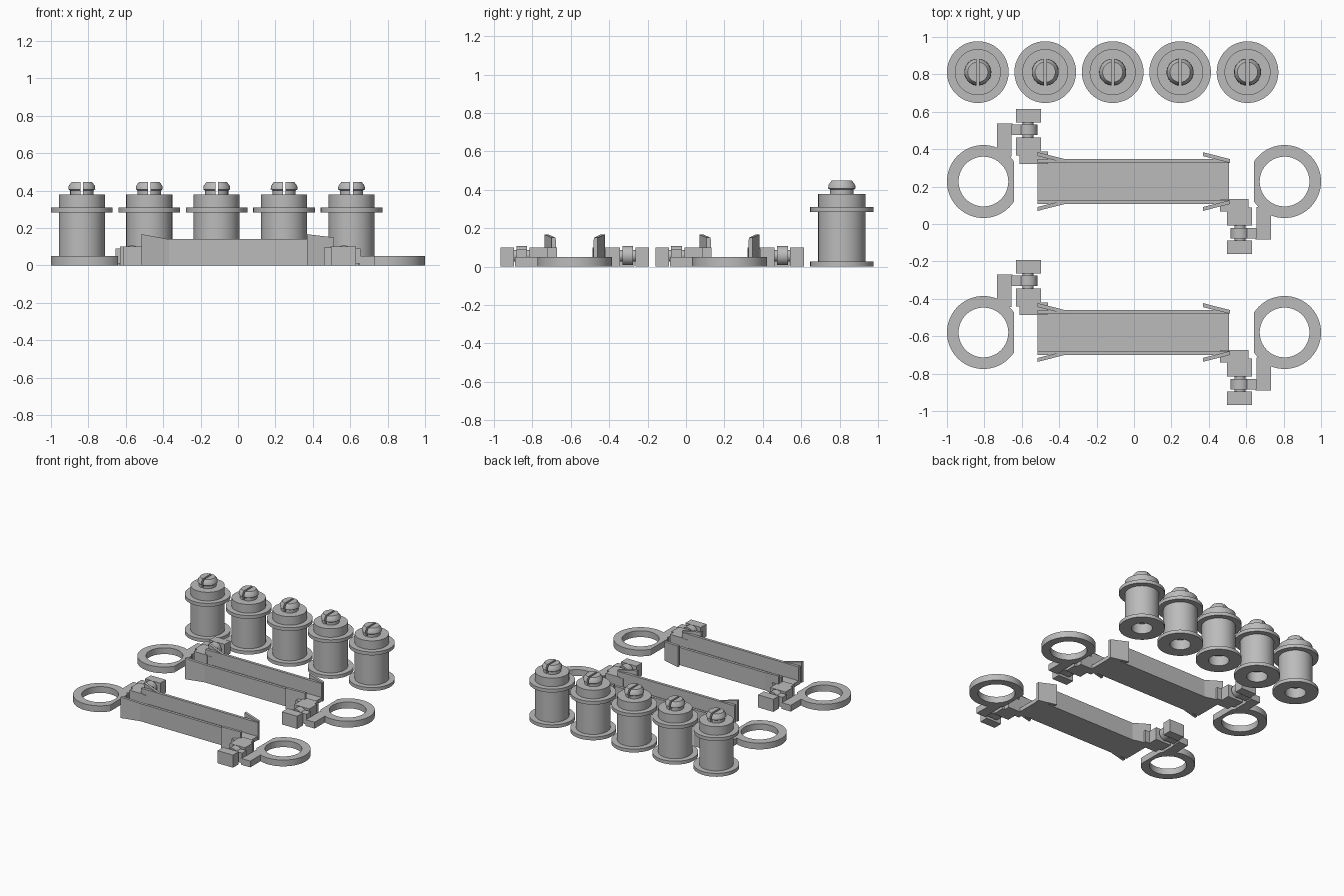
import bpy, bmesh, math
from mathutils import Matrix, Vector

cube = bpy.data.objects.get("Cube")
if cube:
    bpy.data.objects.remove(cube, do_unlink=True)

GREY = (0.5, 0.5, 0.5, 1)
grey = bpy.data.materials.new("light_grey_plastic")
grey.use_nodes = True
grey.diffuse_color = GREY
grey.node_tree.nodes["Principled BSDF"].inputs["Base Color"].default_value = GREY


def place(name, mesh, where):
    ob = bpy.data.objects.new(name, mesh)
    ob.matrix_world = where
    bpy.context.collection.objects.link(ob)
    return ob


def finish(bm, name, smooth=False):
    bmesh.ops.recalc_face_normals(bm, faces=bm.faces)
    if smooth:
        for f in bm.faces:
            f.smooth = True
        for e in bm.edges:
            e.smooth = e.calc_face_angle(0) < math.radians(30)
    mesh = bpy.data.meshes.new(name)
    bm.to_mesh(mesh)
    bm.free()
    mesh.materials.append(grey)
    return mesh


def box(name, x, y, z, where):
    bm = bmesh.new()
    size = [b - a for a, b in (x, y, z)]
    mid = [(a + b) / 2 for a, b in (x, y, z)]
    bmesh.ops.create_cube(bm, size=1, matrix=Matrix.Translation(mid) @ Matrix.Diagonal((*size, 1)))
    return place(name, finish(bm, name), where)


def lathe(bm, profile, steps=48):
    verts = [bm.verts.new((r, 0, z)) for r, z in profile]
    edges = [bm.edges.new(p) for p in zip(verts, verts[1:])]
    bmesh.ops.spin(bm, geom=verts + edges, cent=(0, 0, 0), axis=(0, 0, 1),
                   angle=math.tau, steps=steps)
    bmesh.ops.remove_doubles(bm, verts=bm.verts, dist=1e-5)


def pin(name, radius, x, y, z, where):
    """Cylinder lying along y."""
    bm = bmesh.new()
    turn = Matrix.Translation((x, sum(y) / 2, z)) @ Matrix.Rotation(math.pi / 2, 4, 'X')
    bmesh.ops.create_cone(bm, cap_ends=True, segments=32, radius1=radius, radius2=radius,
                          depth=y[1] - y[0], matrix=turn)
    return place(name, finish(bm, name, True), where)


# Spool body: two flanges, barrel, shoulder and a socket underneath
bm = bmesh.new()
lathe(bm, [(0, .08), (.075, .08), (.075, 0), (.165, 0), (.165, .027), (.123, .027),
           (.123, .283), (.165, .283), (.165, .31), (.123, .31), (.123, .378), (0, .378)])
spool_mesh = finish(bm, "spool_body", True)

# Half of the barbed snap peg, cut flat along the slot
bm = bmesh.new()
lathe(bm, [(0, .37), (.062, .37), (.062, .4), (.072, .407), (.07, .425), (.054, .447), (0, .447)])
cut = bmesh.ops.bisect_plane(bm, geom=bm.verts[:] + bm.edges[:] + bm.faces[:], plane_co=(.007, 0, 0),
                             plane_no=(1, 0, 0), clear_inner=True)["geom_cut"]
bmesh.ops.contextual_create(bm, geom=[g for g in cut if isinstance(g, bmesh.types.BMEdge)])
peg_mesh = finish(bm, "snap_peg", True)

for i in range(5):
    spot = Matrix.Translation((-.835 + .3605 * i, .812, 0))
    place(f"spool_body_{i + 1}", spool_mesh, spot)
    for j in range(2):
        place(f"snap_peg_{i + 1}_{j + 1}", peg_mesh, spot @ Matrix.Rotation(math.pi * j, 4, 'Z'))

# Flat ring with its inward side trimmed straight
bm = bmesh.new()
N = 64
loops = []
for radius, z in ((.195, 0), (.195, .05), (.133, .05), (.133, 0)):
    loops.append([bm.verts.new((max(radius * math.cos(math.tau * k / N), -.163),
                                radius * math.sin(math.tau * k / N), z)) for k in range(N)])
for a, b in zip(loops, loops[1:] + loops[:1]):
    for k in range(N):
        n = (k + 1) % N
        bm.faces.new((a[k], a[n], b[n], b[k]))
ring_mesh = finish(bm, "ring", True)


def flare(name, side, start, tall, low, where):
    """Splayed wall plate, widest and tallest at its start."""
    bm = bmesh.new()
    end = start + .145
    pts = [(start, .157, tall), (end, .12, low), (end, .1, low), (start, .136, tall)]
    base = [bm.verts.new((x, side * y, 0)) for x, y, h in pts]
    top = [bm.verts.new((x, side * y, h)) for x, y, h in pts]
    bm.faces.new(base)
    bm.faces.new(top)
    for k in range(4):
        n = (k + 1) % 4
        bm.faces.new((base[k], base[n], top[n], top[k]))
    place(name, finish(bm, name), where)


# Two channel beams, each with a hinge and ring at both ends
for tag, cy in (("rear", .227), ("front", -.58)):
    at = Matrix.Translation((0, cy, 0))
    box(f"{tag}_channel_floor", (-.515, .508), (-.119, .119), (0, .03), at)
    for side, word in ((1, "back"), (-1, "front")):
        wall = sorted((side * .098, side * .12))
        box(f"{tag}_{word}_wall", (-.515, .508), wall, (0, .14), at)
        flare(f"{tag}_{word}_flare_a", side, -.515, .167, .14, at)
        flare(f"{tag}_{word}_flare_b", side, .368, .167, .15, at)
    for j, end in enumerate(("left", "right")):
        spin = at @ Matrix.Rotation(math.pi * j, 4, 'Z')
        n = f"{tag}_{end}_"
        place(n + "ring", ring_mesh, spin @ Matrix.Translation((.805, 0, 0)))
        box(n + "hinge_web", (.46, .5), (-.16, -.095), (0, .095), spin)
        box(n + "hinge_root", (.495, .612), (-.14, -.093), (0, .1), spin)
        box(n + "hinge_inner_block", (.498, .632), (-.235, -.138), (0, .1), spin)
        box(n + "hinge_outer_block", (.498, .632), (-.387, -.316), (0, .1), spin)
        pin(n + "hinge_pin", .03, .567, (-.32, -.23), .057, spin)
        pin(n + "hinge_knuckle", .05, .567, (-.304, -.248), .057, spin)
        box(n + "hinge_tongue", (.567, .655), (-.304, -.248), (.01, .09), spin)
        box(n + "ring_foot", (.65, .732), (-.311, -.248), (0, .05), spin)
        box(n + "ring_arm", (.655, .732), (-.25, -.135), (0, .05), spin)
